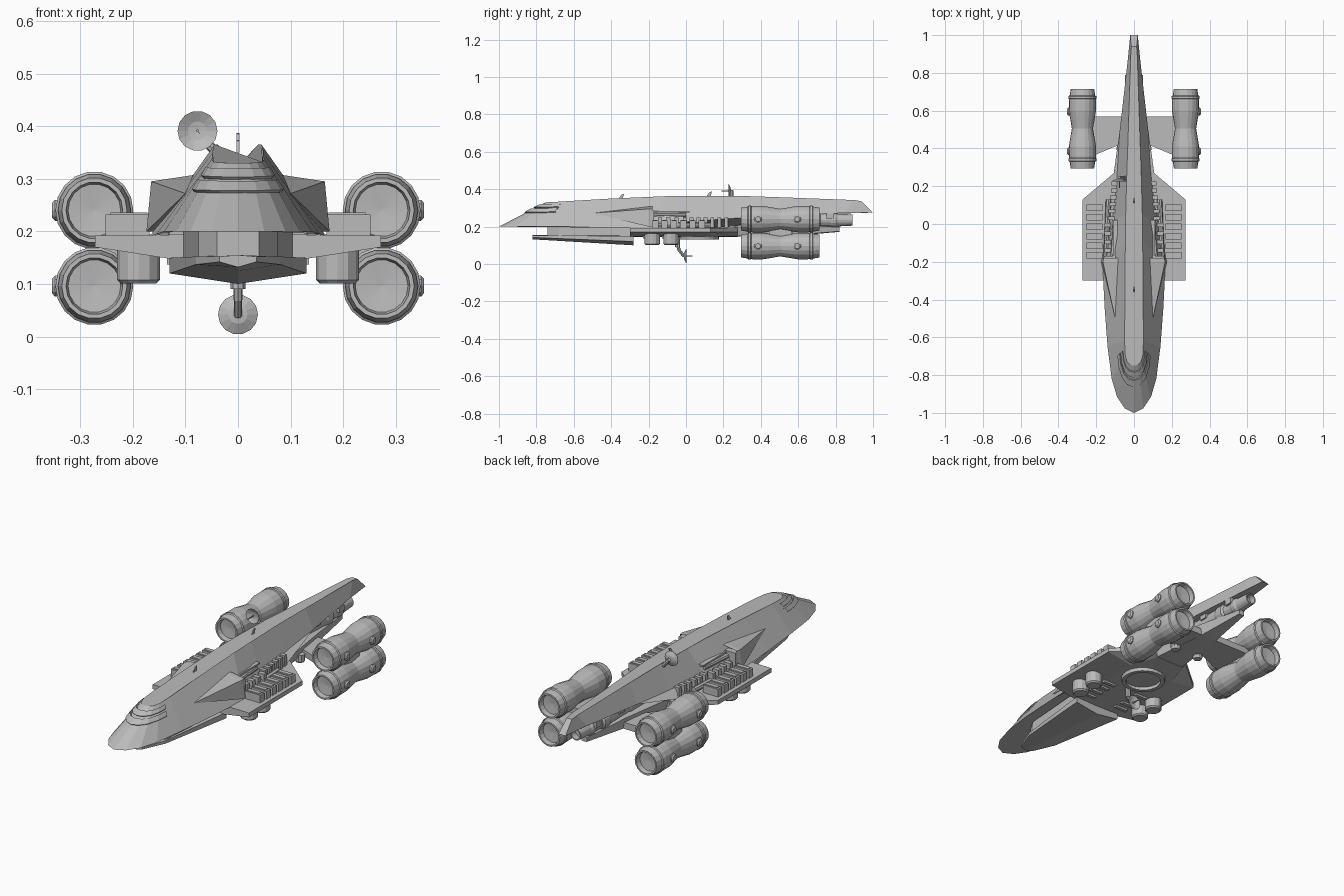
import bpy, bmesh
from mathutils import Vector

cube = bpy.data.objects.get("Cube")
if cube:
    bpy.data.objects.remove(cube)

grey = bpy.data.materials.new("hull_grey")
grey.use_nodes = True
colour = (0.5, 0.5, 0.5, 1)
grey.diffuse_color = colour
grey.node_tree.nodes["Principled BSDF"].inputs["Base Color"].default_value = colour


def finish(name, bm):
    bmesh.ops.remove_doubles(bm, verts=bm.verts, dist=0.0001)
    bmesh.ops.recalc_face_normals(bm, faces=bm.faces)
    mesh = bpy.data.meshes.new(name)
    bm.to_mesh(mesh)
    bm.free()
    mesh.materials.append(grey)
    obj = bpy.data.objects.new(name, mesh)
    bpy.context.collection.objects.link(obj)
    return obj


def loft(name, rings, closed=True, caps=True):
    """Skin between rings with equal point counts."""
    bm = bmesh.new()
    rows = [[bm.verts.new(p) for p in ring] for ring in rings]
    n = len(rows[0])
    for a, b in zip(rows, rows[1:]):
        for i in range(n if closed else n - 1):
            j = (i + 1) % n
            bm.faces.new((a[i], a[j], b[j], b[i]))
    if caps:
        bm.faces.new(rows[0])
        bm.faces.new(rows[-1])
    return finish(name, bm)


def sections(name, stations):
    """Loft symmetric half sections [(x, z)...] placed along y."""
    rings = []
    for y, half in stations:
        other = [(-x, z) for x, z in reversed(half) if x > 0]
        rings.append([(x, y, z) for x, z in half + other])
    return loft(name, rings)


def box(name, centre, size):
    bm = bmesh.new()
    bmesh.ops.create_cube(bm, size=1)
    for v in bm.verts:
        v.co = Vector(a * b for a, b in zip(v.co, size)) + Vector(centre)
    return finish(name, bm)


def lathe(name, profile, origin, axis=(0, 1, 0), sides=16):
    """Revolve (radius, distance) points around an axis."""
    bm = bmesh.new()
    verts = [bm.verts.new((r, 0, t)) for r, t in profile]
    edges = [bm.edges.new(pair) for pair in zip(verts, verts[1:])]
    bmesh.ops.spin(bm, geom=verts + edges, cent=(0, 0, 0), axis=(0, 0, 1),
                   angle=6.283185, steps=sides)
    rot = Vector(axis).to_track_quat('Z', 'Y')
    for v in bm.verts:
        v.co = rot @ v.co + Vector(origin)
    return finish(name, bm)


def rod(name, start, end, r, sides=8):
    d = Vector(end) - Vector(start)
    return lathe(name, [(0, 0), (r, 0), (r, d.length), (0, d.length)], start, d, sides)


# Main hull: base outline skinned to a narrow roof outline
base = [(0, -1, .2), (.05, -.975, .2), (.09, -.915, .2), (.118, -.82, .2),
        (.14, -.65, .2), (.155, -.45, .195), (.168, -.2, .19), (.135, 0, .19),
        (.11, .25, .2), (.075, .5, .26), (.035, .85, .273), (.02, 1, .275)]
roof = [(0, -.75, .33), (.022, -.745, .33), (.036, -.73, .331), (.046, -.7, .332),
        (.05, -.62, .337), (.048, -.4, .35), (.046, -.1, .363), (.044, .05, .365),
        (.038, .27, .365), (.03, .5, .357), (.017, .9, .342), (.014, .94, .335)]


def both(half):
    return half + [(-x, y, z) for x, y, z in reversed(half) if x > 0]


loft("hull", [both(base), both(roof)])


# Raised visor bands around the nose
def nose_line(t, push):
    pts = [Vector(b).lerp(Vector(r), t) for b, r in zip(base[:5], roof[:5])]
    pts[4] = pts[3].lerp(pts[4], 0.5)
    right = [(p.x * (1 + push), p.y - push * .1, p.z + push * .1) for p in pts]
    left = [(-x, y, z) for x, y, z in reversed(right[1:])]
    return left + right


for lo, hi in ((.56, .7), (.76, .88)):
    loft("visor_band", [nose_line(lo, 0), nose_line(lo, .05), nose_line(hi, .05),
                        nose_line(hi, 0)], closed=False, caps=False)

# Recessed neck and wedge keel below the nose
sections("neck", [(-.74, [(0, .205), (.04, .205), (.04, .15), (0, .15)]),
                  (-.68, [(0, .205), (.075, .205), (.075, .15), (0, .15)]),
                  (-.28, [(0, .205), (.105, .205), (.105, .145), (0, .145)])])
sections("keel", [(-.82, [(0, .155), (.035, .152), (.035, .142), (0, .132)]),
                  (-.7, [(0, .155), (.08, .152), (.08, .137), (0, .125)]),
                  (-.28, [(0, .155), (.13, .15), (.13, .12), (0, .1)])])

# Equipment deck with raked underside
deck = [(0, .195), (.272, .192), (.272, .17), (.13, .148), (0, .145)]
sections("deck", [(-.3, deck), (.13, deck),
                  (.275, [(0, .195), (.1, .195), (.1, .17), (.08, .148), (0, .145)])])

# Rear belly tapering under the tail
sections("rear_belly", [(.26, [(0, .22), (.1, .21), (.08, .15), (0, .148)]),
                        (.57, [(0, .22), (.055, .21), (.045, .155), (0, .15)]),
                        (.82, [(0, .2), (.015, .197), (.015, .175), (0, .172)])])

# Tail thruster tube with flanges
lathe("tail_tube", [(0, 0), (.045, 0), (.045, .2), (.04, .21), (.04, .36), (.045, .37),
                    (.045, .41), (.036, .42), (.036, .47), (.04, .48), (.04, .5),
                    (.034, .51), (.03, .59), (.024, .59), (.022, .56), (0, .56)],
      (0, .3, .235))

# Nacelle profile: two bulges meeting at a waist, hollow at both ends
front = [(0, .03), (.05, .025), (.054, 0), (.062, 0), (.067, .03), (.072, .065),
         (.072, .115), (.068, .14), (.061, .18)]
nacelle = front + [(.056, .21)] + [(r, .42 - t) for r, t in reversed(front)]

for s, side in ((1, "left"), (-1, "right")):
    # Engine pylon
    plan = [(.04, .43), (.1, .41), (.22, .36), (.27, .36), (.27, .57), (.04, .57)]
    loft(side + "_pylon", [[(s * x, y, z) for x, y in plan] for z in (.155, .188)])

    # Stacked nacelles with outer blisters
    for level, z in (("upper", .24), ("lower", .096)):
        lathe(f"{side}_{level}_nacelle", nacelle, (s * .273, .295, z), sides=18)
        for y in (.385, .595):
            lathe(f"{side}_{level}_blister", [(.021, 0), (.021, .013), (.014, .019), (0, .019)],
                  (s * .335, y, z), (s, 0, 0), 10)
        for y in (.33, .66):
            lathe(f"{side}_{level}_band", [(.069, 0), (.074, .004), (.074, .016), (.069, .02)],
                  (s * .273, y, z), sides=18)
    box(side + "_nacelle_clamp", (s * .265, .505, .168), (.05, .12, .06))

    # Shoulder fairing, a wedge flaring rearward
    tip = (s * .1, -.5, .272)
    rear = [(.085, -.2, .307), (.165, -.2, .295), (.174, -.2, .2), (.1, -.2, .2)]
    loft(side + "_fairing", [[tip] * 4, [(s * x, y, z) for x, y, z in rear],
                             [(s * x * .97, -.18, z) for x, y, z in rear]], caps=False)
    box(side + "_fairing_back", (s * .125, -.185, .245), (.07, .03, .085))

    # Deck crates, each with a lid
    for i in range(6):
        y = -.165 + i * .05
        box(side + "_crate", (s * .21, y, .21), (.084, .034, .044))
        box(side + "_crate_lid", (s * .207, y, .233), (.07, .022, .006))

    # Conduits and ribs along the hull flank
    rod(side + "_conduit", (s * .15, -.19, .208), (s * .135, .13, .208), .014)
    rod(side + "_upper_conduit", (s * .115, -.19, .262), (s * .1, .0, .262), .012)
    box(side + "_flank_strip", (s * .095, -.08, .28), (.03, .2, .008))
    for i in range(6):
        y = .03 + i * .037
        box(side + "_rib", (s * (.118 - i * .004), y, .222), (.04, .02, .056))
    for i in range(4):
        box(side + "_junction", (s * .14, -.14 + i * .045, .225), (.034, .022, .05))
    for y in (.58, .77):
        box(side + "_tail_bracket", (s * .036, y, .255), (.022, .04, .03))

    # Underside canisters and slats
    for y in (-.18, -.08):
        lathe(side + "_canister", [(0, 0), (.034, 0), (.041, .007), (.041, .075), (0, .075)],
              (s * .189, y, .101), (0, 0, 1), 12)
    for i in range(4):
        box(side + "_slat", (s * .1, -.22 + i * .05, .144), (.07, .018, .014))
    lathe(side + "_rear_coupling", [(0, 0), (.02, 0), (.024, .01), (.024, .04), (0, .04)],
          (s * .07, .4, .135), (0, 0, 1), 10)

# Turntable ring under the deck
lathe("turntable_ring", [(.085, .03), (.085, 0), (.105, 0), (.11, .03)],
      (0, .07, .13), (0, 0, 1), 24)

# Dish antennas
dish = [(0, 0), (.018, .002), (.038, .012), (.038, .014), (.018, .005), (0, .003)]
lathe("belly_dish", dish, (0, -.012, .042), (0, 1, 0), 14)
rod("belly_dish_feed", (0, -.01, .042), (0, .035, .042), .003, 6)
rod("belly_mast_base", (0, -.045, .15), (0, -.045, .09), .014)
rod("belly_mast", (0, -.045, .1), (0, -.035, .07), .009)
rod("belly_mast_arm", (0, -.035, .072), (0, -.01, .04), .008)
lathe("roof_dish", dish, (-.077, .24, .391), (0, -1, 0), 14)
rod("roof_dish_feed", (-.077, .24, .391), (-.077, .19, .391), .003, 6)
rod("roof_dish_arm", (-.03, .245, .335), (-.077, .245, .391), .009)

# Small roof aerials
for y, z in ((-.35, .35), (.12, .363)):
    loft("roof_aerial", [[(x, y - .01, z), (x, y + .012, z), (x, y + .018, z + .024),
                          (x, y + .006, z + .022)] for x in (-.0025, .0025)])
